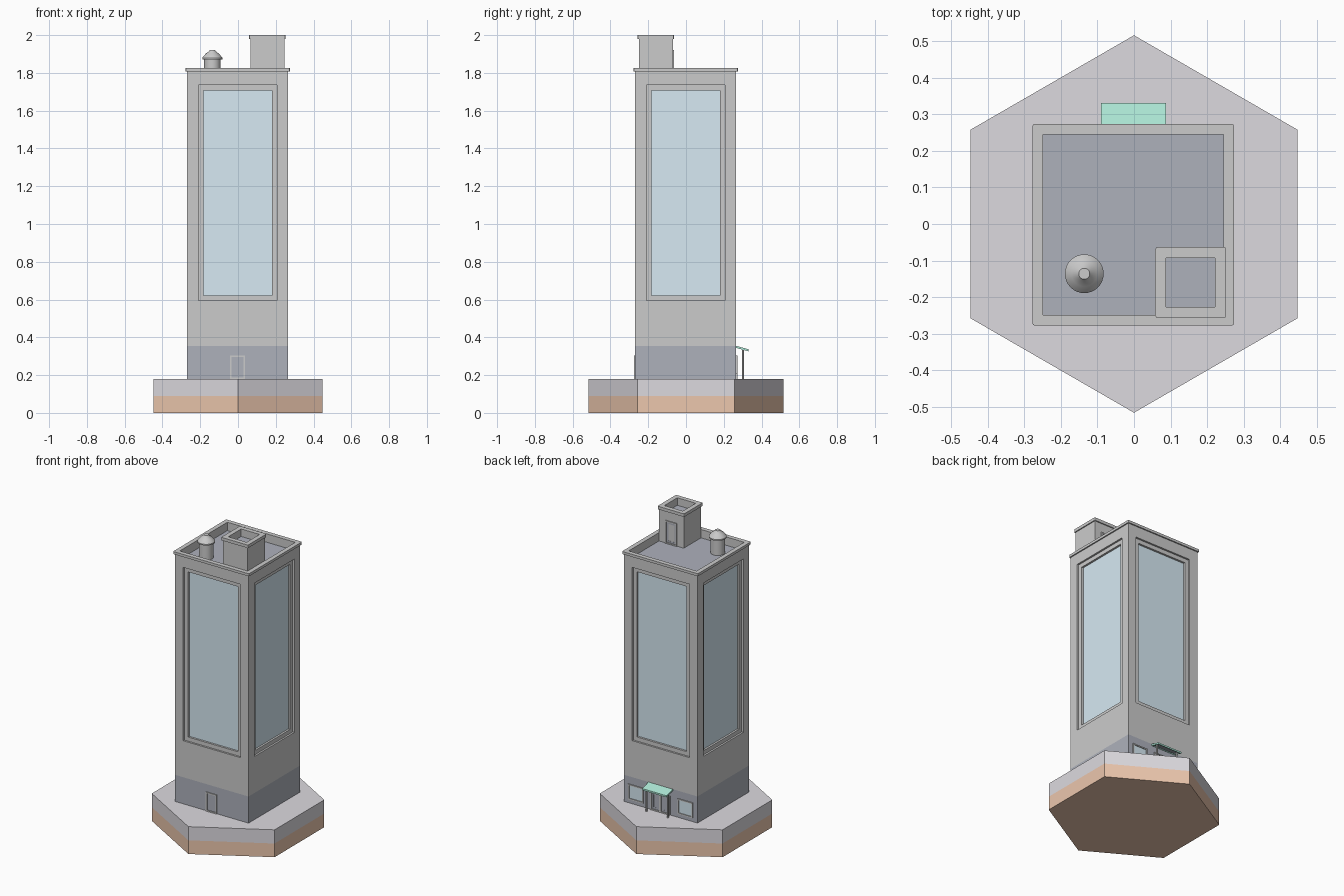
import bpy, bmesh, math
from mathutils import Vector, Matrix

if "Cube" in bpy.data.objects:
    bpy.data.objects.remove(bpy.data.objects["Cube"])

C = -0.002  # tower centre offset in x and y


def mat(name, *rgb):
    m = bpy.data.materials.new(name)
    m.diffuse_color = (*rgb, 1)
    m.use_nodes = True
    m.node_tree.nodes["Principled BSDF"].inputs["Base Color"].default_value = m.diffuse_color
    return m


GREY = mat("wall_grey", 0.62, 0.62, 0.62)
SLATE = mat("slate", 0.42, 0.44, 0.50)
GLASS = mat("glass", 0.68, 0.82, 0.90)
PAVE = mat("paving", 0.72, 0.70, 0.74)
EARTH = mat("earth", 0.84, 0.57, 0.42)
GREEN = mat("canopy_green", 0.42, 0.80, 0.67)


def finish(name, bm, *mats):
    me = bpy.data.meshes.new(name)
    bmesh.ops.recalc_face_normals(bm, faces=bm.faces)
    bm.to_mesh(me)
    bm.free()
    for m in mats:
        me.materials.append(m)
    ob = bpy.data.objects.new(name, me)
    bpy.context.collection.objects.link(ob)
    return ob


def box_bm(x0, x1, y0, y1, z0, z1):
    bm = bmesh.new()
    bmesh.ops.create_cube(bm, size=1)
    for v in bm.verts:
        v.co = Vector((x0 if v.co.x < 0 else x1, y0 if v.co.y < 0 else y1,
                       z0 if v.co.z < 0 else z1))
    bm.normal_update()
    return bm


def facing(bm, *d):
    return max(bm.faces, key=lambda f: f.normal.dot(Vector(d)))


def recess(bm, f, inset, depth, idx=0, zr=None):
    """Inset a face, optionally reset its z range, then push it inwards."""
    n = f.normal.copy()
    if inset:
        bmesh.ops.inset_individual(bm, faces=[f], thickness=inset, use_even_offset=True)
    if zr:
        mid = f.calc_center_median().z
        for v in f.verts:
            v.co.z = zr[0] if v.co.z < mid else zr[1]
    f = bmesh.ops.extrude_discrete_faces(bm, faces=[f])["faces"][0]
    bmesh.ops.translate(bm, verts=f.verts, vec=-n * depth)
    bm.normal_update()
    f.material_index = idx
    return f


def prism(name, r, n, z0, z1, m, x=0, y=0, rot=0):
    bm = bmesh.new()
    bmesh.ops.create_cone(bm, cap_ends=True, segments=n, radius1=r, radius2=r, depth=z1 - z0,
                          matrix=Matrix.Translation((x, y, (z0 + z1) / 2)) @ Matrix.Rotation(rot, 4, 'Z'))
    return finish(name, bm, m)


def coping(name, cx, cy, outer, inner, z0, z1):
    """Square ring with softened outer corners."""
    bm = box_bm(cx - outer, cx + outer, cy - outer, cy + outer, z0, z1)
    caps = [facing(bm, 0, 0, 1), facing(bm, 0, 0, -1)]
    bmesh.ops.inset_individual(bm, faces=caps, thickness=outer - inner, use_even_offset=True)
    loops = [e for f in caps for e in f.edges]
    bmesh.ops.delete(bm, geom=caps, context='FACES_ONLY')
    bmesh.ops.bridge_loops(bm, edges=loops)
    corners = [e for e in bm.edges if abs(e.verts[0].co.z - e.verts[1].co.z) > 0.001
               and abs(e.verts[0].co.x - cx) > inner + 0.002]
    bmesh.ops.bevel(bm, geom=corners, offset=0.007, segments=2, profile=0.5, affect='EDGES')
    return finish(name, bm, GREY)


def opening(name, x0, x1, wall, s, z0, z1, panel, pane=None):
    """Door or window frame standing slightly out of a wall facing s*y."""
    a, b = sorted((wall - s * 0.01, wall + s * 0.006))
    bm = box_bm(x0, x1, a, b, z0, z1)
    f = recess(bm, facing(bm, 0, s, 0), 0.008, 0.005, 1)
    if pane:
        recess(bm, f, 0.012, 0.003, 2)
    finish(name, bm, GREY, panel, pane or panel)


# Hexagonal ground
prism("ground_earth", 0.516, 6, 0, 0.09, EARTH)
prism("ground_paving", 0.516, 6, 0.09, 0.18, PAVE)
for nm in ("ground_earth", "ground_paving"):   # points towards front and back
    xs = [v.co.x for v in bpy.data.objects[nm].data.vertices]
    if max(xs) > 0.5:
        bpy.data.objects[nm].data.transform(Matrix.Rotation(math.radians(30), 4, 'Z'))

# Ground floor band
H = 0.268
finish("ground_floor", box_bm(C - H, C + H, C - H, C + H, 0.18, 0.355), SLATE)

# Tower with four recessed windows and sunken roof
bm = box_bm(C - H, C + H, C - H, C + H, 0.355, 1.81)
for d in ((1, 0, 0), (-1, 0, 0), (0, 1, 0), (0, -1, 0)):
    f = recess(bm, facing(bm, *d), 0.06, 0.012, 0, (0.595, 1.735))
    recess(bm, f, 0.027, 0.013, 1)
recess(bm, facing(bm, 0, 0, 1), 0.021, 0.04, 2)
finish("tower", bm, GREY, GLASS, SLATE)
coping("tower_coping", C, C, 0.276, 0.247, 1.808, 1.825)

# Roof stair house
SX, SY, SH = 0.155, -0.16, 0.09
bm = box_bm(SX - SH, SX + SH, SY - SH, SY + SH, 1.76, 1.985)
recess(bm, facing(bm, 0, 0, 1), 0.022, 0.035, 1)
finish("stair_house", bm, GREY, SLATE)
coping("stair_house_coping", SX, SY, 0.097, 0.067, 1.98, 2.0)
opening("stair_house_door", SX - 0.042, SX + 0.042, SY + SH, 1, 1.77, 1.92, SLATE, GLASS)

# Roof water tank, turned from a profile
profile = [(0, 1.765), (0.043, 1.765), (0.043, 1.872), (0.053, 1.872), (0.053, 1.88),
           (0.035, 1.902), (0.017, 1.915), (0.015, 1.92), (0, 1.92)]
bm = bmesh.new()
vs = [bm.verts.new((r, 0, z)) for r, z in profile]
es = [bm.edges.new(p) for p in zip(vs, vs[1:])]
bmesh.ops.spin(bm, geom=vs + es, cent=(0, 0, 0), axis=(0, 0, 1), angle=math.tau, steps=32)
bmesh.ops.remove_doubles(bm, verts=bm.verts, dist=1e-4)
bmesh.ops.translate(bm, verts=bm.verts, vec=(-0.136, -0.136, 0))
tank = finish("water_tank", bm, GREY)
bpy.context.view_layer.objects.active = tank
tank.select_set(True)
bpy.ops.object.shade_smooth_by_angle(angle=math.radians(35))

# Ground level doors and windows
opening("front_door", -0.042, 0.038, C - H, -1, 0.18, 0.305, SLATE)
for side, x in (("left", -0.182), ("right", 0.178)):
    opening(f"back_window_{side}", x - 0.055, x + 0.055, C + H, 1, 0.205, 0.305, GLASS)
for side, x in (("left", -0.037), ("right", 0.033)):
    opening(f"back_door_{side}", x - 0.035, x + 0.035, C + H, 1, 0.18, 0.305, SLATE, GLASS)

# Sloping canopy on two posts
bm = box_bm(-0.09, 0.087, 0.262, 0.331, 0.345, 0.356)
recess(bm, facing(bm, 0, 0, -1), 0.008, 0.005, 1)
for v in bm.verts:
    v.co.z -= (v.co.y - 0.262) * 0.28
finish("canopy", bm, GREEN, SLATE)
for side, x in (("left", -0.079), ("right", 0.076)):
    prism(f"canopy_post_{side}", 0.006, 8, 0.18, 0.342, GREY, x, 0.302)
